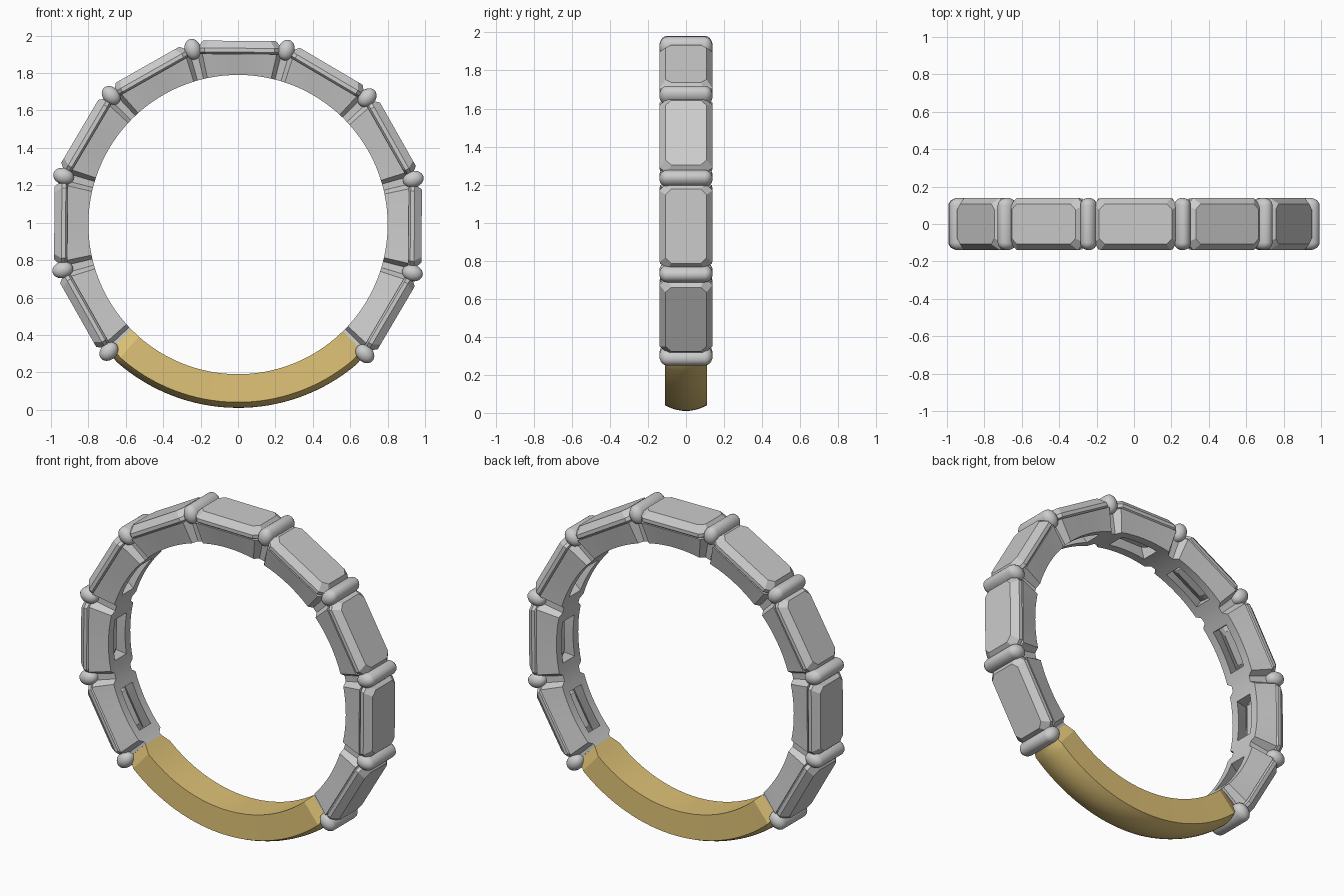
import bpy, bmesh
from math import sin, cos, pi, radians
from mathutils import Vector

if "Cube" in bpy.data.objects:
    bpy.data.objects.remove(bpy.data.objects["Cube"])

CZ = 0.99        # ring centre height
TILT = 0.5       # slight clockwise turn of the whole ring, degrees


def place(deg, u, y, r):
    """Point at clock angle deg: u along the tangent, r along the radius."""
    a = radians(deg + TILT)
    return Vector((r * sin(a) + u * cos(a), y, CZ + r * cos(a) - u * sin(a)))


def finish(bm, name, smooth=None, mat=None):
    bmesh.ops.recalc_face_normals(bm, faces=bm.faces)
    me = bpy.data.meshes.new(name)
    bm.to_mesh(me)
    bm.free()
    ob = bpy.data.objects.new(name, me)
    bpy.context.collection.objects.link(ob)
    if mat:
        me.materials.append(mat)
    if smooth:
        bpy.ops.object.select_all(action='DESELECT')
        ob.select_set(True)
        bpy.context.view_layer.objects.active = ob
        bpy.ops.object.shade_smooth_by_angle(angle=radians(smooth))
    return ob


def loft(name, rings, smooth=None, mat=None):
    """Skin a list of point loops and cap both ends."""
    bm = bmesh.new()
    rows = [[bm.verts.new(p) for p in ring] for ring in rings]
    n = len(rows[0])
    for a, b in zip(rows, rows[1:]):
        for i in range(n):
            j = (i + 1) % n
            bm.faces.new((a[i], a[j], b[j], b[i]))
    bm.faces.new(rows[0])
    bm.faces.new(rows[-1])
    return finish(bm, name, smooth, mat)


# Stone settings: one openwork gallery of nine cells joined by narrow necks
def gallery():
    bm = bmesh.new()
    stops = [-15, -13.8, -12.3, -9, -6, -3, 0, 3, 6, 9, 12.3, 13.8]
    cols = [(k * 30, t) for k in range(-4, 5) for t in stops] + [(120, 15)]
    rows = []
    for centre, t in cols:
        neck = abs(t) > 13
        yb, yt = (0.075, 0.09) if neck else (0.105, 0.136)
        h, g = (0.055, 0.07) if neck else (0.055, 0.105)
        R = 0.912 / cos(radians(t))
        sec = [(-yb, .8), (-h, .8), (h, .8), (yb, .8),
               (yt, R), (g, R), (-g, R), (-yt, R)]
        rows.append([bm.verts.new(place(centre + t, 0, y, r)) for y, r in sec])
    for (_, t), a, b in zip(cols, rows, rows[1:]):
        window = -9 <= t < 9
        pairs = [(i, (i + 1) % 8) for i in range(8)]
        if window:
            pairs = [p for p in pairs if p not in ((1, 2), (5, 6))]
            pairs += [(2, 5), (6, 1)]
        for i, j in pairs:
            bm.faces.new((a[i], a[j], b[j], b[i]))
        if t == -9:
            bm.faces.new([a[i] for i in (1, 2, 5, 6)])
        if t == 6:
            bm.faces.new([b[i] for i in (1, 2, 5, 6)])
    bm.faces.new(rows[0])
    bm.faces.new(rows[-1])
    finish(bm, "stone_gallery", 20)


gallery()


# Step-cut stones with cropped corners
def crop_rect(deg, hx, hy, c, r):
    pts = [(hx, hy - c), (hx - c, hy), (c - hx, hy), (-hx, hy - c),
           (-hx, c - hy), (c - hx, -hy), (hx - c, -hy), (hx, c - hy)]
    return [place(deg, u, y, r) for u, y in pts]


stone_steps = [(0.10, 0.025, 0.015, 0.835), (0.17, 0.09, 0.03, 0.885),
               (0.228, 0.139, 0.04, 0.922), (0.228, 0.139, 0.04, 0.943),
               (0.195, 0.108, 0.03, 0.982)]
for k in range(-4, 5):
    loft(f"stone_{k + 5}", [crop_rect(k * 30, *s) for s in stone_steps])

# Rounded divider bars between the stones
ends = [(0.10 + 0.04 * sin(q), cos(q)) for q in
        [radians(d) for d in (0, 20, 40, 58, 74, 85)]]
bar_profile = [(-y, s) for y, s in reversed(ends)] + ends
for k in range(10):
    deg = -135 + 30 * k
    loft(f"divider_bar_{k + 1}",
         [[place(deg, 0.044 * s * cos(2 * pi * i / 28), y,
                 0.968 + 0.056 * s * sin(2 * pi * i / 28)) for i in range(28)]
          for y, s in bar_profile], 40)

# Gold lower band with a crowned outside and pinched ends
gold = bpy.data.materials.new("gold")
gold.diffuse_color = (0.72, 0.53, 0.18, 1)
gold.use_nodes = True
gold.node_tree.nodes["Principled BSDF"].inputs["Base Color"].default_value = gold.diffuse_color


def band_section(deg, w, drop=0.0):
    crown = [(w * s / 5, 0.98 - drop - 0.03 * (s / 5) ** 2) for s in range(-5, 6)]
    return [place(deg, 0, y, r) for y, r in [(w * 0.95, 0.8), (-w * 0.95, 0.8)] + crown]


band = [band_section(135, 0.08, 0.01)]
band += [band_section(139 + 82 * i / 32, 0.11) for i in range(33)]
band += [band_section(225, 0.08, 0.01)]
loft("gold_band", band, 25, gold)
